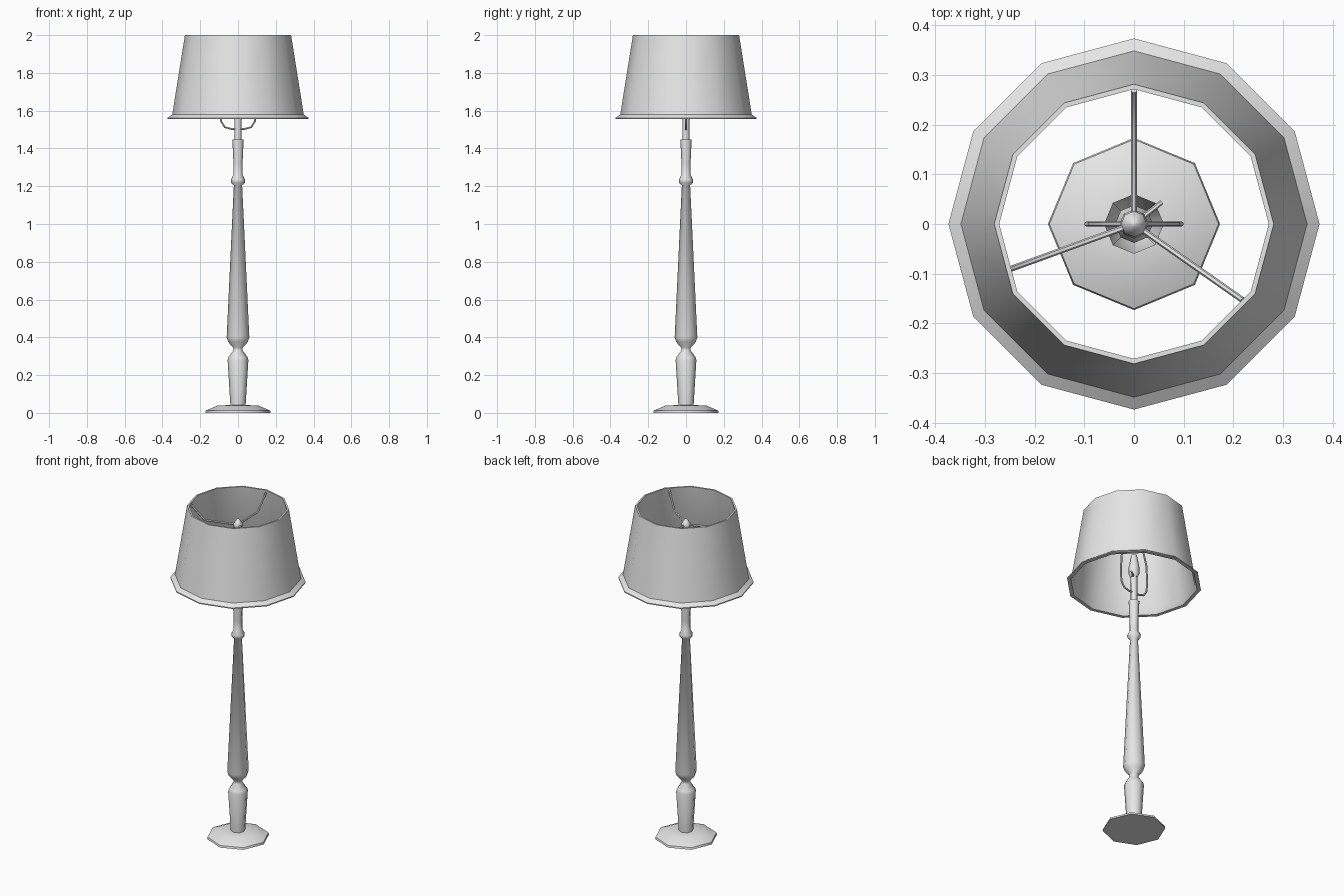
import bpy, math
from mathutils import Vector

if "Cube" in bpy.data.objects:
    bpy.data.objects.remove(bpy.data.objects["Cube"], do_unlink=True)

# One plain grey finish
grey = bpy.data.materials.new("plain grey")
grey.use_nodes = True
colour = (0.8, 0.8, 0.8, 1)
grey.diffuse_color = colour
grey.node_tree.nodes["Principled BSDF"].inputs["Base Color"].default_value = colour


def finish(obj, angle):
    obj.data.materials.append(grey)
    bpy.ops.object.select_all(action="DESELECT")
    obj.select_set(True)
    bpy.context.view_layer.objects.active = obj
    bpy.ops.object.shade_smooth_by_angle(angle=math.radians(angle))


def lathe(name, profile, sides, angle=50, closed=False, caps=True):
    """Turn (radius, height) points around z; profile runs from bottom to top."""
    verts, faces = [], []
    for r, z in profile:
        for k in range(sides):
            a = math.tau * k / sides
            verts.append((r * math.cos(a), r * math.sin(a), z))
    n = len(profile)
    for i in range(n if closed else n - 1):
        low, high = i * sides, (i + 1) % n * sides
        for k in range(sides):
            m = (k + 1) % sides
            faces.append((low + k, low + m, high + m, high + k))
    if caps and not closed:
        faces.append(tuple(reversed(range(sides))))
        faces.append(tuple(range((n - 1) * sides, n * sides)))
    mesh = bpy.data.meshes.new(name)
    mesh.from_pydata(verts, [], faces)
    obj = bpy.data.objects.new(name, mesh)
    bpy.context.collection.objects.link(obj)
    finish(obj, angle)
    return obj


def rod(name, points, radius, cyclic=False):
    """Bent round wire through the points."""
    curve = bpy.data.curves.new(name, "CURVE")
    curve.dimensions = "3D"
    curve.bevel_depth = radius
    curve.bevel_resolution = 1
    curve.use_fill_caps = True
    spline = curve.splines.new("POLY")
    spline.points.add(len(points) - 1)
    for p, co in zip(spline.points, points):
        p.co = (*co, 1)
    spline.use_cyclic_u = cyclic
    obj = bpy.data.objects.new(name, curve)
    bpy.context.collection.objects.link(obj)
    bpy.ops.object.select_all(action="DESELECT")
    obj.select_set(True)
    bpy.context.view_layer.objects.active = obj
    bpy.ops.object.convert(target="MESH")
    finish(bpy.context.object, 50)


# Foot and turned post
lathe("base", [(0.173, 0), (0.17, 0.012), (0.11, 0.038), (0.04, 0.042)], 8)
lathe("post", [(0.04, 0.035), (0.055, 0.28), (0.05, 0.296), (0.025, 0.33),
               (0.025, 0.345), (0.052, 0.375), (0.06, 0.40), (0.022, 1.205),
               (0.036, 1.218), (0.038, 1.235), (0.024, 1.26), (0.024, 1.32),
               (0.029, 1.43), (0.029, 1.448)], 8)

# Socket stem and bulb holder
lathe("stem", [(0.018, 1.44), (0.018, 1.62)], 8)
lathe("socket", [(0.02, 1.60), (0.029, 1.62), (0.029, 1.67), (0.016, 1.74)], 8)

# Switch key sticking out of the socket
rod("switch_key", [(0.01, 0.008, 1.60), (0.056, 0.044, 1.60)], 0.005)

# Wire harp carrying the shade
half = [(0.035, 1.503), (0.07, 1.513), (0.09, 1.545), (0.095, 1.61),
        (0.088, 1.71), (0.06, 1.81), (0.025, 1.875)]
loop = [(x, 0, z) for x, z in half] + [(-x, 0, z) for x, z in reversed(half)]
rod("harp", loop, 0.0055, cyclic=True)

# Finial on the harp top
lathe("finial", [(0.012, 1.87), (0.026, 1.885), (0.026, 1.902), (0.016, 1.915),
                 (0.006, 1.93)], 8, 80)

# Three bent spokes from the finial up to the shade rim
for number, degrees in enumerate((90, 200, 325)):
    a = math.radians(degrees)
    out = Vector((math.cos(a), math.sin(a), 0))
    path = [out * r + Vector((0, 0, z)) for r, z in
            ((0, 1.895), (0.19, 1.9), (0.268, 1.985))]
    rod(f"spoke_{number + 1}", path, 0.006)

# Thin-walled twelve-sided shade with a flared lower lip
lathe("shade", [(0.352, 1.556), (0.373, 1.556), (0.373, 1.562), (0.348, 1.58),
                (0.281, 2.0), (0.271, 2.0), (0.338, 1.58)],
      12, 40, closed=True)
